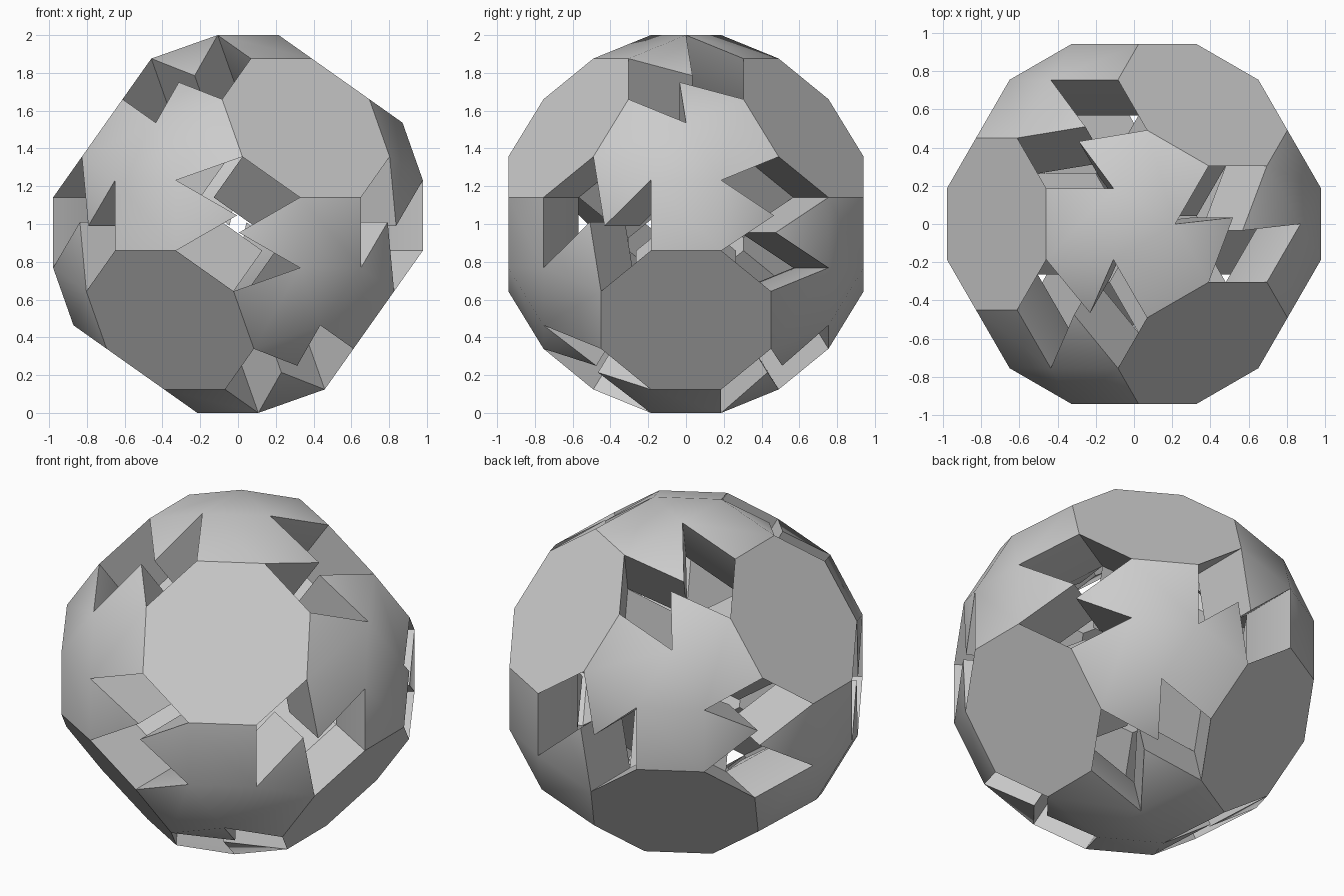
import bpy, bmesh, math
from itertools import permutations, product
from mathutils import Vector, Matrix

if "Cube" in bpy.data.objects:
    bpy.data.objects.remove(bpy.data.objects["Cube"])

# Proportions: every edge has the same length s
s = math.sqrt(3) / (1.5 + math.sqrt(3) + math.sqrt(2))
a = s / 2
h = s / math.sqrt(2)
b = a + h
k = a + s / math.sqrt(3)
d = a + 2 * s / math.sqrt(3)
c = d + h
V = Vector

# Cube-like axes standing on a corner
q2, q3, q6 = math.sqrt(2), math.sqrt(3), math.sqrt(6)
axes = [V((2 / q6, 0, -1 / q3)), V((-1 / q6, 1 / q2, -1 / q3)), V((-1 / q6, -1 / q2, -1 / q3))]

# Key points of one twenty-fourth of the body
inward = V((-h, -h, 0))               # tunnel direction
P, R, T = V((c, b, a)), V((b, c, a)), V((k + h, k + h, k))
mid = (P + T) / 2
side = V((1, 1, 0)).cross(P - T).normalized()
if side.dot(V((T.x, T.y, 0)) - mid) < 0:
    side.negate()
A = mid + side * s * q3 / 2           # tip of the triangular wedge


def wall(p, q, offset):
    return [p, q, q + offset, p + offset]


ring = [(a, b), (b, a), (b, -a), (a, -b), (-a, -b), (-b, -a), (-b, a), (-a, b)]
square = [(a, a), (a, -a), (-a, -a), (-a, a)]
faces = [
    # outer skin
    [V((c, y, z)) for y, z in ring],
    [T, V((k + h, k, k + h)), V((k, k + h, k + h))],
    [P, V((c, a, b)), V((k + h, k, k + h)), T],
    # wedge reaching into the tunnel
    [T, P, A],
    [T + inward, P + inward, A + inward],
    wall(P, A, inward),
    wall(T, A, inward),
    # tunnel walls
    wall(P, V((c, b, -a)), inward),
    wall(R, T, inward),
    # inner block below each octagon
    wall(V((d, a, a)), V((d, a, -a)), V((-s, 0, 0))),
    [V((d - s, y, z)) for y, z in square],
]

# Repeat by the 24 rotations, sharing vertices and skipping repeated faces
bm = bmesh.new()
verts, done = {}, set()


def vert(co):
    key = tuple(round(n * 2000) for n in co)
    if key not in verts:
        verts[key] = bm.verts.new(co)
    return verts[key]


for order in permutations(range(3)):
    for signs in product((1, -1), repeat=3):
        m = Matrix([axes[i] * g for i, g in zip(order, signs)]).transposed()
        if m.determinant() < 0:
            continue
        for f in faces:
            loop = [vert(m @ p + V((0, 0, 1))) for p in f]
            key = frozenset(loop)
            if key not in done:
                done.add(key)
                bm.faces.new(loop)
bmesh.ops.recalc_face_normals(bm, faces=bm.faces)

mesh = bpy.data.meshes.new("tunnelled_shell")
bm.to_mesh(mesh)
bm.free()
shell = bpy.data.objects.new("tunnelled_shell", mesh)
bpy.context.collection.objects.link(shell)

grey = bpy.data.materials.new("light_grey")
grey.diffuse_color = (0.6, 0.6, 0.6, 1)
grey.use_nodes = True
grey.node_tree.nodes["Principled BSDF"].inputs["Base Color"].default_value = grey.diffuse_color
mesh.materials.append(grey)

# Soft shading over the gentle folds, crisp elsewhere
bpy.context.view_layer.objects.active = shell
shell.select_set(True)
bpy.ops.object.shade_smooth_by_angle(angle=math.radians(31))
